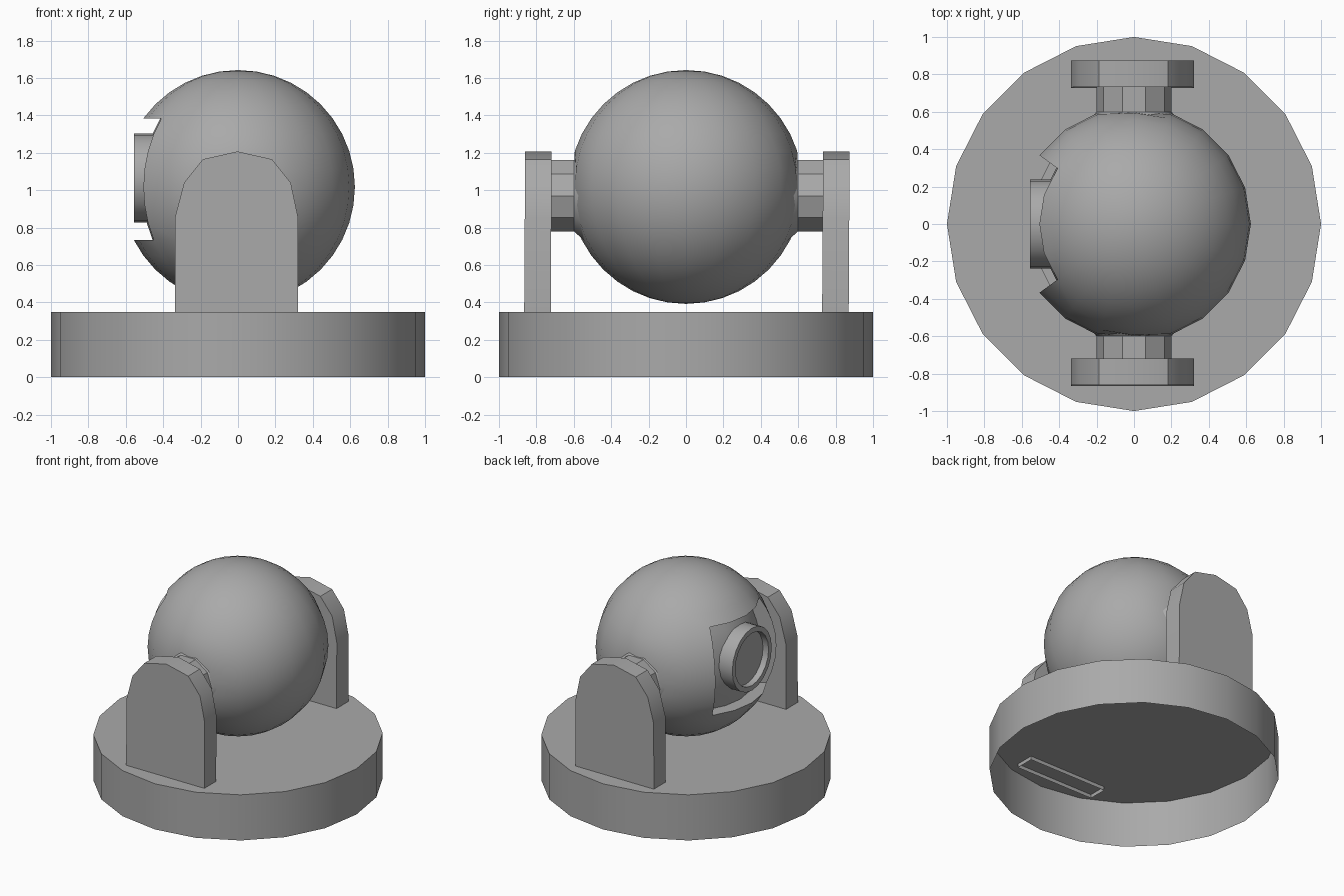
import bpy, bmesh, math
from mathutils import Matrix, Vector

default_cube = bpy.data.objects.get("Cube")
if default_cube:
    bpy.data.objects.remove(default_cube, do_unlink=True)

grey = bpy.data.materials.new("plain grey")
grey.use_nodes = True
tone = (0.4, 0.4, 0.4, 1)
grey.diffuse_color = tone
for node in grey.node_tree.nodes:
    if node.type == "BSDF_PRINCIPLED":
        node.inputs["Base Color"].default_value = tone


def finish(bm, name):
    """Turn a bmesh into a smooth object with sharp corners."""
    mesh = bpy.data.meshes.new(name)
    bm.to_mesh(mesh)
    bm.free()
    obj = bpy.data.objects.new(name, mesh)
    bpy.context.collection.objects.link(obj)
    mesh.materials.append(grey)
    bpy.ops.object.select_all(action="DESELECT")
    obj.select_set(True)
    bpy.context.view_layer.objects.active = obj
    bpy.ops.object.shade_smooth_by_angle(angle=math.radians(30))
    return obj


def lathe(name, profile, sides, place, recalc=False):
    """Spin (radius, height) points round z, then place; radius 0 closes the end."""
    bm = bmesh.new()
    rings = []
    for r, h in profile:
        if r == 0:
            rings.append([bm.verts.new((0, 0, h))] * sides)
        else:
            rings.append([bm.verts.new((r * math.cos(a), r * math.sin(a), h))
                          for a in (math.tau * i / sides for i in range(sides))])
    for low, high in zip(rings, rings[1:]):
        for i in range(sides):
            j = (i + 1) % sides
            corners = list(dict.fromkeys((low[i], low[j], high[j], high[i])))
            bm.faces.new(corners)
    bm.transform(place)
    return finish(bm, name)


# Base drum, open underneath
lathe("base", [(1, 0), (1, 0.348), (0, 0.348)], 20, Matrix())

# Ball with a sunken window panel on the -x side
RADIUS, BALL_Z = 0.625, 1.017
bm = bmesh.new()
bmesh.ops.create_uvsphere(bm, u_segments=20, v_segments=20, radius=RADIUS)
panel = []
for face in bm.faces:
    c = face.calc_center_median()
    lon = math.degrees(math.atan2(c.y, -c.x))
    lat = math.degrees(math.atan2(c.z, math.hypot(c.x, c.y)))
    if abs(lon) < 36 and -27 < lat < 36:
        panel.append(face)
result = bmesh.ops.extrude_face_region(bm, geom=panel)
for v in result["geom"]:
    if isinstance(v, bmesh.types.BMVert):
        v.co.x *= 0.82
        v.co.y *= 0.82
leftover = [f for f in panel if f.is_valid]
if leftover:
    bmesh.ops.delete(bm, geom=leftover, context="FACES")
for v in bm.verts:
    v.co.y = max(-0.6, min(0.6, v.co.y))
bmesh.ops.recalc_face_normals(bm, faces=bm.faces)
bm.transform(Matrix.Translation((0, 0, BALL_Z)))
finish(bm, "ball")

# Lens ring with a recessed disc, facing -x
lens_place = Matrix.Translation((0, 0, 1.065)) @ Matrix.Rotation(-math.pi / 2, 4, "Y")
lathe("lens_ring",
      [(0.238, 0.42), (0.238, 0.557), (0.2, 0.557), (0.2, 0.51), (0, 0.51)],
      20, lens_place)

# Supports and axles at front and back
half = [(0.33, 0.32), (0.33, 0.85), (0.285, 1.04), (0.185, 1.165)]
outline = half + [(0, 1.207)] + [(-x, z) for x, z in reversed(half)]
for side, label, middle in ((-1, "front", 0.789), (1, "back", 0.804)):
    bm = bmesh.new()
    loops = []
    for y in (side * middle - 0.071, side * middle + 0.071):
        loop = []
        for x, z in outline:
            lean = -0.006 * (1.2 - z)
            shift = -0.008 if z < 1 else -0.003
            loop.append(bm.verts.new((x + shift, y + lean, z)))
        loops.append(loop)
        bm.faces.new(loop)
    for i in range(len(outline) - 1):
        bm.faces.new((loops[0][i], loops[0][i + 1], loops[1][i + 1], loops[1][i]))
    bmesh.ops.recalc_face_normals(bm, faces=bm.faces)
    finish(bm, label + "_support")

    place = Matrix.Translation((0, 0, 0.97)) @ Matrix.Rotation(-side * math.pi / 2, 4, "X")
    lathe(label + "_axle", [(0.27, 0.5), (0.25, 0.545), (0.2, 0.6), (0.2, 0.75)], 10, place)
